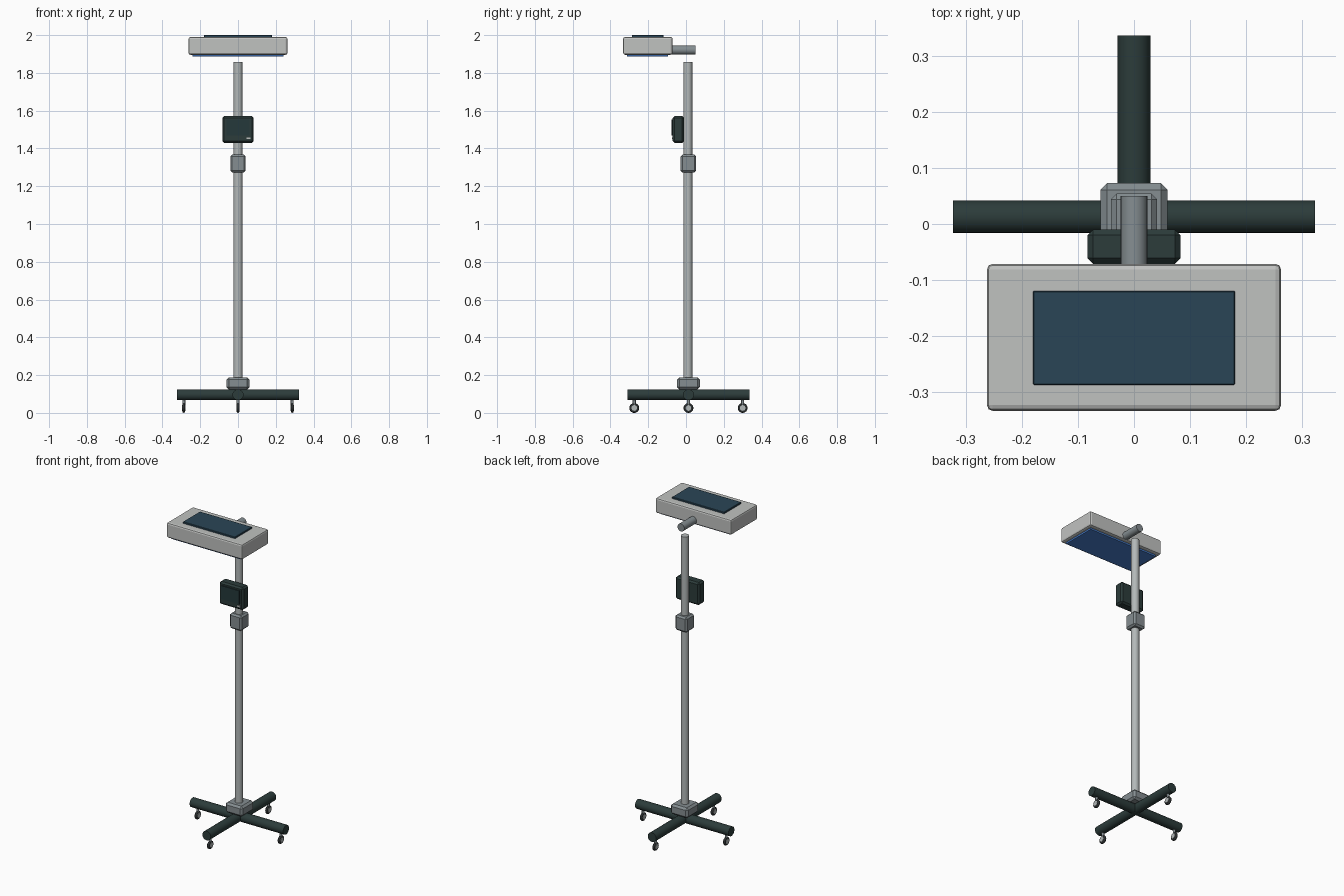
import bpy, math
from mathutils import Vector

if "Cube" in bpy.data.objects:
    bpy.data.objects.remove(bpy.data.objects["Cube"])

def mat(name, r, g, b):
    m = bpy.data.materials.new(name)
    m.diffuse_color = (r, g, b, 1)
    m.use_nodes = True
    m.node_tree.nodes["Principled BSDF"].inputs["Base Color"].default_value = m.diffuse_color
    return m

SHELL = mat("light grey", 0.53, 0.54, 0.53)
POLE = mat("pale steel", 0.45, 0.48, 0.48)
METAL = mat("mid grey metal", 0.235, 0.27, 0.285)
DARK = mat("dark green grey", 0.025, 0.045, 0.043)
NAVY = mat("slate navy", 0.023, 0.060, 0.092)
BLUE = mat("lamp blue", 0.065, 0.21, 0.62)
SCREEN = mat("screen dark", 0.018, 0.040, 0.043)
TYRE = mat("tyre black", 0.022, 0.026, 0.027)

YC = 0.013  # pole axis in y

def box(name, lo, hi, m, bevel=0.0, segs=1):
    lo, hi = Vector(lo), Vector(hi)
    bpy.ops.mesh.primitive_cube_add(size=1, location=(lo + hi) / 2)
    o = bpy.context.object
    o.name = name
    o.scale = hi - lo
    bpy.ops.object.transform_apply(location=False, rotation=False, scale=True)
    o.data.materials.append(m)
    if bevel:
        b = o.modifiers.new("bevel", 'BEVEL')
        b.width, b.segments = bevel, segs
    return o

def rod(name, a, b, r, m, n=24):
    a, b = Vector(a), Vector(b)
    d = b - a
    bpy.ops.mesh.primitive_cylinder_add(vertices=n, radius=r, depth=d.length,
                                        location=(a + b) / 2)
    o = bpy.context.object
    o.name = name
    o.rotation_euler = d.to_track_quat('Z', 'Y').to_euler()
    o.data.materials.append(m)
    bpy.ops.object.shade_smooth_by_angle(angle=math.radians(35))
    return o

# Crossed base bars
L, BZ = 0.323, 0.096
rod("base_bar_x", (-L, YC, BZ), (L, YC, BZ), 0.029, DARK)
rod("base_bar_y", (0, YC - L, BZ), (0, YC + L, BZ), 0.029, DARK)
box("base_block", (-0.06, YC - 0.06, 0.124), (0.06, YC + 0.06, 0.188), METAL, 0.012)

# Casters under each bar end
for i, (dx, dy) in enumerate([(1, 0), (-1, 0), (0, 1), (0, -1)]):
    x, y = dx * 0.287, YC + dy * 0.287
    rod(f"caster_stem_{i}", (x, y, 0.04), (x, y, 0.075), 0.008, METAL, 12)
    bpy.ops.mesh.primitive_torus_add(major_radius=0.018, minor_radius=0.008,
                                     major_segments=24, minor_segments=10,
                                     location=(x, y, 0.026),
                                     rotation=(0, math.pi / 2, 0))
    t = bpy.context.object
    t.name = f"caster_tyre_{i}"
    t.data.materials.append(TYRE)
    bpy.ops.object.shade_smooth()
    rod(f"caster_hub_{i}", (x - 0.009, y, 0.026), (x + 0.009, y, 0.026), 0.015, POLE, 16)

# Telescopic pole and clamp collar
rod("lower_pole", (0, YC - 0.003, 0.17), (0, YC - 0.003, 1.30), 0.024, POLE)
rod("upper_pole", (0, YC - 0.003, 1.30), (0, YC - 0.003, 1.857), 0.0235, POLE)
box("clamp_collar", (-0.041, YC - 0.041, 1.272), (0.041, YC + 0.041, 1.367), METAL, 0.01)

# Control box with screen and indicator
box("control_box", (-0.083, -0.071, 1.430), (0.083, -0.010, 1.571), DARK, 0.010)
box("control_screen", (-0.062, -0.077, 1.468), (0.062, -0.069, 1.552), SCREEN)
box("control_indicator", (0.046, -0.075, 1.449), (0.066, -0.068, 1.458), SHELL)

# Lamp head, panels and rear arm
box("lamp_head", (-0.262, -0.333, 1.896), (0.262, -0.071, 1.990), SHELL, 0.010, 2)
box("top_panel", (-0.18, -0.287, 1.985), (0.18, -0.119, 2.0), NAVY, 0.002)
box("light_panel", (-0.24, -0.312, 1.886), (0.24, -0.095, 1.900), BLUE)
rod("head_arm", (0, -0.09, 1.921), (0, 0.05, 1.921), 0.0238, METAL)
